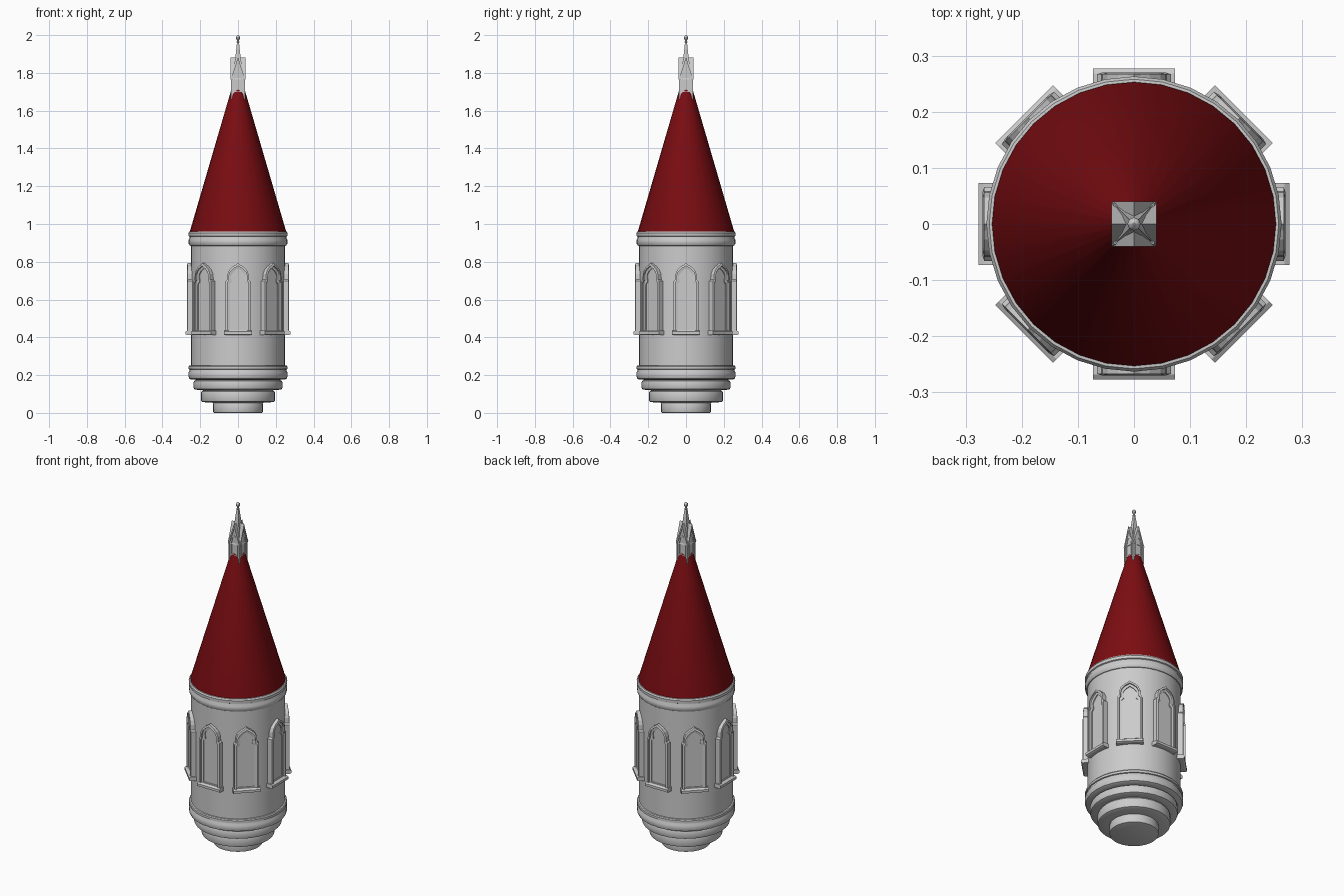
import bpy, bmesh, math
from mathutils import Matrix

if "Cube" in bpy.data.objects:
    bpy.data.objects.remove(bpy.data.objects["Cube"])


def finish(bm, name, smooth=None, mat=None):
    bmesh.ops.recalc_face_normals(bm, faces=bm.faces)
    me = bpy.data.meshes.new(name)
    bm.to_mesh(me)
    bm.free()
    ob = bpy.data.objects.new(name, me)
    bpy.context.collection.objects.link(ob)
    if mat:
        me.materials.append(mat)
    if smooth:
        bpy.ops.object.select_all(action='DESELECT')
        ob.select_set(True)
        bpy.context.view_layer.objects.active = ob
        bpy.ops.object.shade_smooth_by_angle(angle=math.radians(smooth))
    return ob


def loft(name, rings, turn=0.0, smooth=None, mat=None):
    """Skin a list of equal-length point rings and cap both ends."""
    bm = bmesh.new()
    vs = [[bm.verts.new(p) for p in r] for r in rings]
    n = len(rings[0])
    for a, b in zip(vs, vs[1:]):
        for i in range(n):
            j = (i + 1) % n
            bm.faces.new((a[i], a[j], b[j], b[i]))
    bm.faces.new(vs[0])
    bm.faces.new(vs[-1])
    bmesh.ops.transform(bm, matrix=Matrix.Rotation(turn, 4, 'Z'), verts=bm.verts)
    return finish(bm, name, smooth, mat)


def lathe(name, profile, n=32, turn=0.0, smooth=35, mat=None):
    rings = [[(r * math.cos(2 * math.pi * i / n), r * math.sin(2 * math.pi * i / n), z)
              for i in range(n)] for r, z in profile]
    return loft(name, rings, turn, smooth, mat)


def mirrored(half):
    """Half outline ending on the centre line -> full outline."""
    return half + [(-x, z) for x, z in half[-2::-1]]


def at(outline, depth):
    return [(x, -depth, z) for x, z in outline]


def band(r, z0, z1, b=0.006):
    """Rounded stone course for a lathe profile."""
    return [(r - b, z0), (r - b * .3, z0 + b * .3), (r, z0 + b),
            (r, z1 - b), (r - b * .3, z1 - b * .3), (r - b, z1)]


red = bpy.data.materials.new("roof_red")
red.diffuse_color = (0.2, 0.004, 0.006, 1)
red.use_nodes = True
red.node_tree.nodes["Principled BSDF"].inputs["Base Color"].default_value = red.diffuse_color

# Corbelled base, shaft and top cornice
lathe("corbel_base",
      band(.132, 0, .053) + [(.15, .055)] + band(.196, .057, .117, .01)
      + [(.19, .121)] + band(.235, .123, .172, .01) + [(.22, .176)])
lathe("lower_moulding",
      [(.21, .175), (.246, .176), (.258, .182), (.262, .192), (.262, .215),
       (.256, .224), (.256, .23), (.262, .232), (.262, .245), (.258, .25), (.24, .253)])
lathe("tower_wall", [(.25, .2), (.25, .94)])
lathe("top_cornice",
      [(.24, .884), (.254, .885), (.261, .895), (.262, .915), (.256, .926),
       (.256, .933), (.262, .936), (.263, .952), (.258, .96), (.2, .964)])

# Conical roof
lathe("roof_cone", [(.253, .961), (.253, .967), (.001, 1.829)], mat=red)

# Eight blind windows with stepped arched frames and sills
outer = mirrored([(.066, .425), (.066, .697), (.058, .706), (.056, .735),
                  (.047, .757), (.028, .775), (.012, .784), (0, .794)])
mid = mirrored([(.056, .433), (.056, .69), (.048, .7), (.047, .73),
                (.04, .748), (.024, .764), (.01, .772), (0, .779)])
inner = mirrored([(.045, .44), (.045, .68), (.032, .693), (.037, .725),
                  (.03, .739), (.018, .752), (.008, .759), (0, .765)])
for k in range(8):
    a = k * math.pi / 4
    loft(f"window_{k}", [at(outer, .225), at(outer, .267), at(mid, .27),
                         at(mid, .26), at(inner, .257), at(inner, .2515)], a)
    sill = lambda w, z0, z1: [(-w, z0), (w, z0), (w, z1), (-w, z1)]
    loft(f"sill_{k}", [at(sill(.073, .412, .436), .225), at(sill(.073, .412, .436), .268),
                       at(sill(.073, .416, .43), .277)], a)

# Square pinnacle on the roof tip
q = math.pi / 4
s2 = math.sqrt(2)
lathe("pinnacle_shaft", [(.034 * s2, 1.64), (.034 * s2, 1.79)], 4, q, None)
lathe("pinnacle_spire", [(.034 * s2, 1.78), (.022 * s2, 1.83), (.014 * s2, 1.88), (.005 * s2, 1.965)], 4, q, None)
lathe("finial_knob", [(.005, 1.958), (.008, 1.963), (.006, 1.968), (.006, 1.974),
                      (.011, 1.981), (.012, 1.987), (.009, 1.994), (.002, 2.0)], 8)

# Crossed gables, their raking trims, and small niches on each face
gable = [(.035, 1.765), (0, 1.872), (-.035, 1.765)]
rake = [(.038, 1.765), (0, 1.882), (-.038, 1.765), (-.03, 1.765), (0, 1.857), (.03, 1.765)]
for k in range(2):
    loft(f"gable_{k}", [at(gable, -.035), at(gable, .035)], k * math.pi / 2)
    loft(f"gable_trim_{k}", [at(rake, -.04), at(rake, .04)], k * math.pi / 2)
small = lambda o: [(x * .34, 1.70 + (z - .425) * .32) for x, z in o]
for k in range(4):
    a = k * math.pi / 2
    loft(f"niche_{k}", [at(small(outer), .03), at(small(outer), .038),
                        at(small(inner), .038), at(small(inner), .0352)], a)
    # Slim corner buttress
    lathe(f"buttress_{k}", [(.004, 1.655), (.006, 1.665), (.006, 1.76), (.009, 1.768), (.004, 1.785)],
          4, q, None).location = (.033 * s2 * math.cos(a + q), .033 * s2 * math.sin(a + q), 0)
